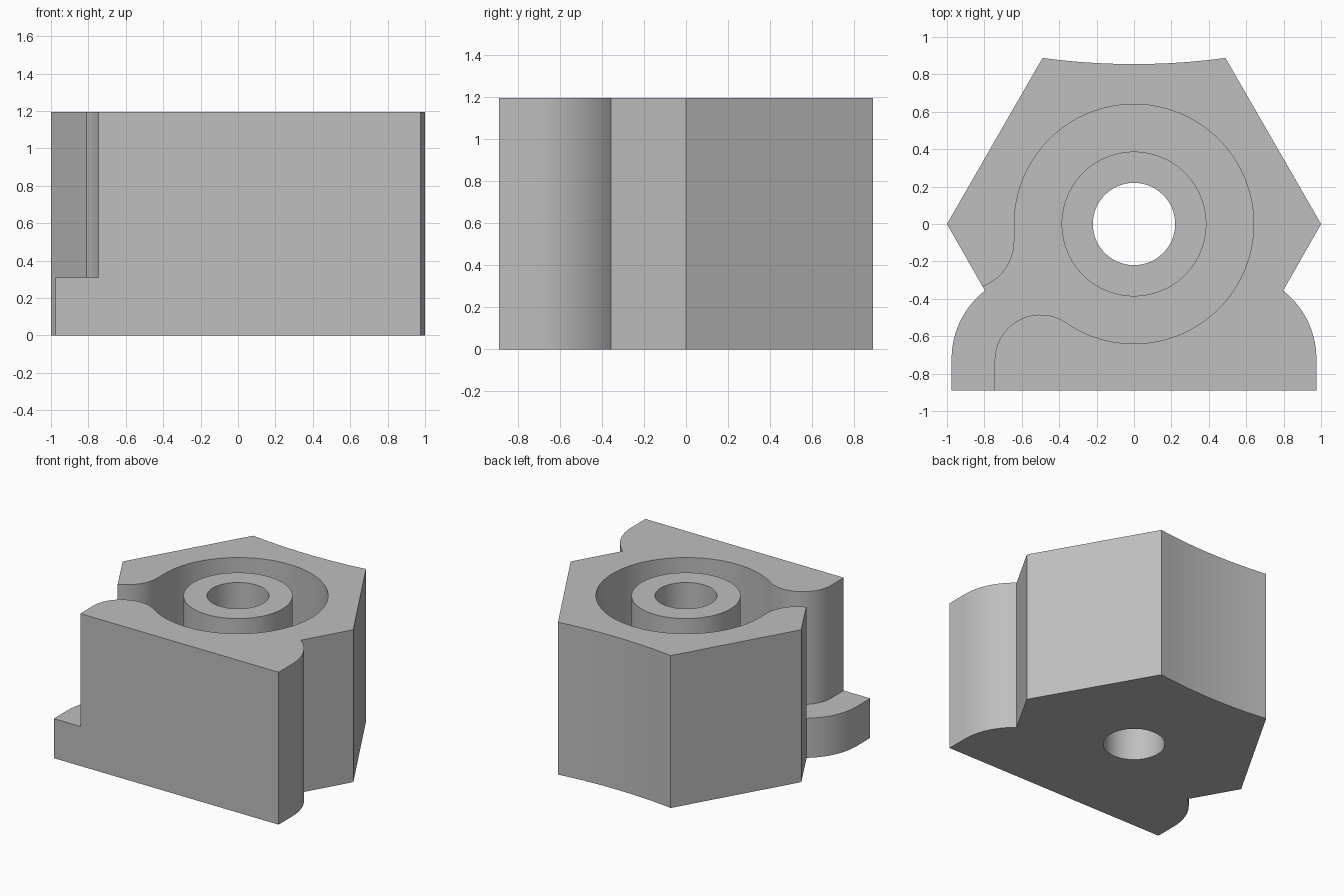
import bpy
import bmesh
from math import cos, sin, radians, degrees, atan2

if "Cube" in bpy.data.objects:
    bpy.data.objects.remove(bpy.data.objects["Cube"])

HEIGHT, FLOOR = 1.195, 0.31
FRONT, BACK = -0.89, 0.89

grey = bpy.data.materials.new("plain grey")
grey.use_nodes = True
grey.diffuse_color = (0.52, 0.52, 0.52, 1)
grey.node_tree.nodes["Principled BSDF"].inputs["Base Color"].default_value = grey.diffuse_color


def arc(cx, cy, r, start, end, steps=24):
    """Points on an arc, angles in degrees."""
    angles = [radians(start + (end - start) * i / steps) for i in range(steps + 1)]
    return [(cx + r * cos(a), cy + r * sin(a)) for a in angles]


def prism(name, outline, bottom, top):
    """Extrude a closed outline between two heights."""
    bm = bmesh.new()
    face = bm.faces.new([bm.verts.new((x, y, bottom)) for x, y in outline])
    new = bmesh.ops.extrude_face_region(bm, geom=[face])["geom"]
    verts = [v for v in new if isinstance(v, bmesh.types.BMVert)]
    bmesh.ops.translate(bm, verts=verts, vec=(0, 0, top - bottom))
    bmesh.ops.recalc_face_normals(bm, faces=bm.faces)
    mesh = bpy.data.meshes.new(name)
    bm.to_mesh(mesh)
    bm.free()
    mesh.materials.append(grey)
    obj = bpy.data.objects.new(name, mesh)
    bpy.context.collection.objects.link(obj)
    return obj


def combine(target, tool, operation):
    """Apply a boolean and discard the tool."""
    tool.hide_render = True
    mod = target.modifiers.new(operation, 'BOOLEAN')
    mod.operation, mod.object, mod.solver = operation, tool, 'EXACT'
    bpy.context.view_layer.objects.active = target
    bpy.ops.object.modifier_apply(modifier=mod.name)
    bpy.data.objects.remove(tool)


def disc(r):
    return arc(0, 0, r, 0, 360, 96)[:-1]


# Outer block: rounded feet, hexagonal flanks and a slightly hollow back
foot = arc(0.515, -0.72, 0.46, 0, 52.2)
right_side = [(0.975, FRONT)] + foot + [(1, 0)]
sag_radius, sag_half = 3.65, 7.7
hollow = arc(0, 0.855 + sag_radius, sag_radius, 270 + sag_half, 270 - sag_half)
left_side = [(-x, y) for x, y in reversed(right_side)]
housing = prism("housing", right_side + hollow + left_side, 0, HEIGHT)

# Ring-shaped pocket with a channel that opens at the front left corner
meet = degrees(atan2(-0.73, -0.5))
pocket = arc(0, 0, 0.64, 180, meet, 84)
pocket += arc(-0.5, -0.73, 0.245, meet + 180, 180)[1:]
pocket += [(-0.745, -1.2), (-1.3, -1.2), (-1.3, -0.35)]
pocket += arc(-0.9, -0.09, 0.26, -90, 0)
combine(housing, prism("pocket_cutter", pocket, FLOOR, HEIGHT + 0.2), 'DIFFERENCE')

# Central boss and through bore
combine(housing, prism("boss", disc(0.387), FLOOR - 0.1, HEIGHT), 'UNION')
combine(housing, prism("bore_cutter", disc(0.22), -0.2, HEIGHT + 0.2), 'DIFFERENCE')

# Smooth the curved walls, keep the edges crisp
bpy.ops.object.select_all(action='DESELECT')
housing.select_set(True)
bpy.context.view_layer.objects.active = housing
bpy.ops.object.shade_smooth_by_angle(angle=radians(20))
